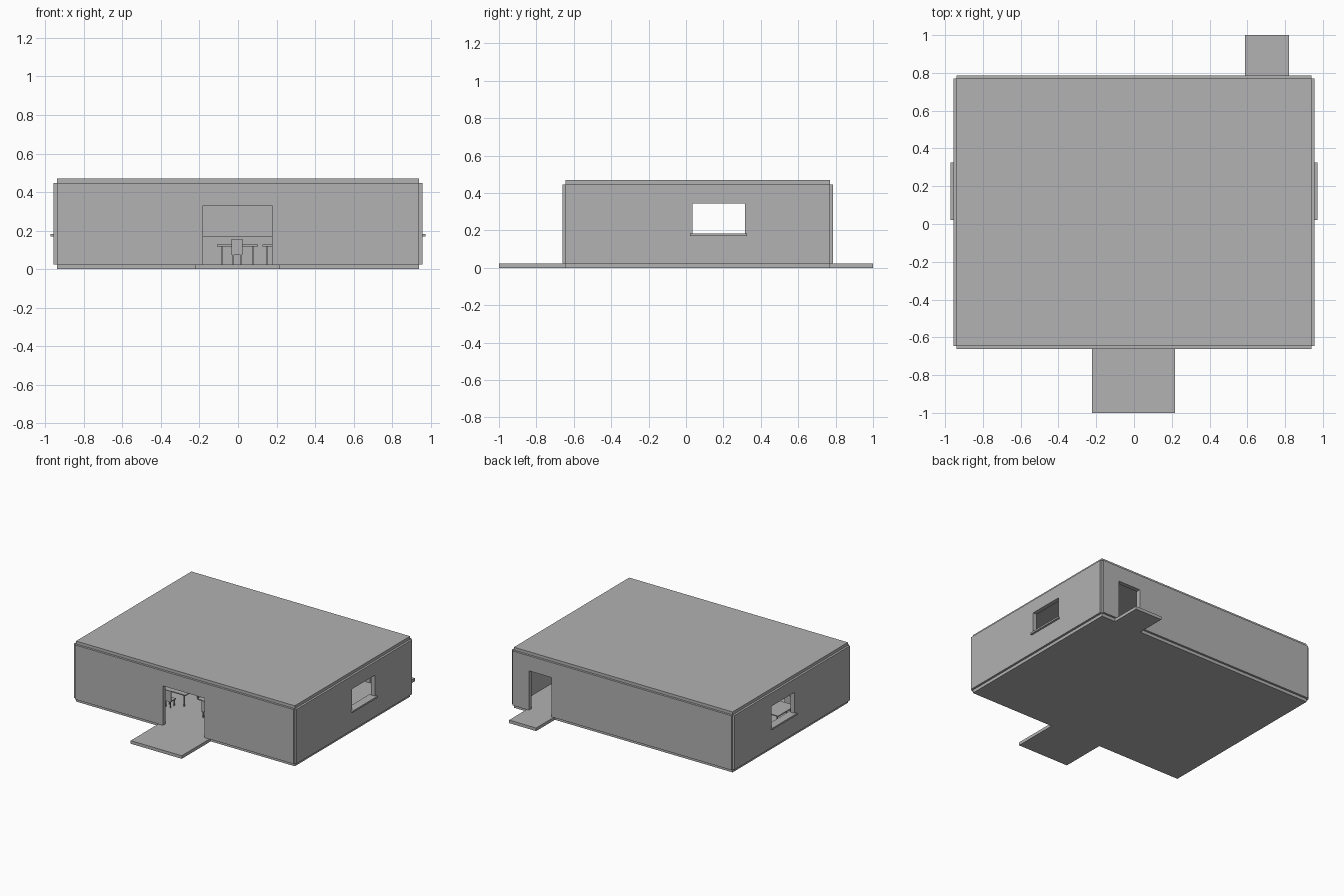
import bpy, bmesh
from mathutils import Vector

cube = bpy.data.objects.get("Cube")
if cube:
    bpy.data.objects.remove(cube, do_unlink=True)

# One plain grey for the whole building
grey = bpy.data.materials.new("plain grey")
grey.use_nodes = True
colour = (0.445, 0.445, 0.445, 1)
grey.diffuse_color = colour
grey.node_tree.nodes["Principled BSDF"].inputs["Base Color"].default_value = colour

FLOOR, WALL_TOP, ROOF_TOP = 0.024, 0.447, 0.47
HALF_X, FRONT, BACK = 0.94, -0.645, 0.77
THICK = 0.033


def finish(name, bm):
    mesh = bpy.data.meshes.new(name)
    bm.to_mesh(mesh)
    bm.free()
    mesh.materials.append(grey)
    obj = bpy.data.objects.new(name, mesh)
    bpy.context.collection.objects.link(obj)
    return obj


def add_box(bm, x, y, z):
    """Add a box from (low, high) ranges."""
    verts = bmesh.ops.create_cube(bm, size=1)["verts"]
    for v in verts:
        v.co = Vector([(lo + hi) / 2 + c * (hi - lo)
                       for c, (lo, hi) in zip(v.co, (x, y, z))])


def box(name, x, y, z):
    bm = bmesh.new()
    add_box(bm, x, y, z)
    return finish(name, bm)


def wall(name, place, ends, opening_u, opening_z):
    """A thick wall with one opening; place maps (along, height) to 3D."""
    us = [ends[0], *opening_u, ends[1]]
    zs = sorted({FLOOR, *opening_z, WALL_TOP})
    bm = bmesh.new()
    for u0, u1 in zip(us, us[1:]):
        for z0, z1 in zip(zs, zs[1:]):
            if u0 == opening_u[0] and z0 == opening_z[0]:
                continue
            corners = ((u0, z0), (u1, z0), (u1, z1), (u0, z1))
            bm.faces.new([bm.verts.new(place(u, z)) for u, z in corners])
    bmesh.ops.remove_doubles(bm, verts=bm.verts, dist=0.0001)
    obj = finish(name, bm)
    solid = obj.modifiers.new("thickness", "SOLIDIFY")
    solid.thickness = THICK
    solid.offset = 0
    return obj


# Slabs and entrance platforms
box("floor", (-HALF_X, HALF_X), (FRONT, BACK), (0, FLOOR))
box("roof", (-HALF_X, HALF_X), (FRONT, BACK), (WALL_TOP - 0.002, ROOF_TOP))
box("front_platform", (-0.222, 0.217), (-1, FRONT), (0, FLOOR))
box("back_platform", (0.588, 0.82), (BACK, 1), (0, FLOOR))

# Walls with doorways
wall("front_wall", lambda u, z: (u, FRONT, z), (-HALF_X, HALF_X),
     (-0.182, 0.176), (FLOOR, 0.33))
wall("back_wall", lambda u, z: (u, BACK, z), (-HALF_X, HALF_X),
     (0.607, 0.8), (FLOOR, 0.33))

# Side walls with windows and sills
for side, s in (("left", 1), ("right", -1)):
    wall(side + "_wall", lambda u, z: (s * HALF_X, u, z), (FRONT, BACK),
         (0.035, 0.315), (0.183, 0.345))
    x = sorted((s * 0.908, s * 0.972))
    box(side + "_window_sill", x, (0.022, 0.325), (0.17, 0.183))


# Furniture
def table(name, x, y, width=0.215, depth=0.215):
    bm = bmesh.new()
    add_box(bm, (x, x + width), (y, y + depth), (0.119, 0.127))
    for lx in (x + 0.025, x + width - 0.025):
        for ly in (y + 0.025, y + depth - 0.025):
            add_box(bm, (lx - 0.004, lx + 0.004), (ly - 0.004, ly + 0.004), (FLOOR, 0.119))
    finish(name, bm)


def chair(name, x, y):
    bm = bmesh.new()
    add_box(bm, (x - 0.029, x + 0.029), (y, y + 0.06), (0.073, 0.081))
    add_box(bm, (x - 0.029, x + 0.029), (y, y + 0.007), (0.081, 0.157))
    for lx in (x - 0.02, x + 0.02):
        for ly in (y + 0.008, y + 0.052):
            add_box(bm, (lx - 0.003, lx + 0.003), (ly - 0.003, ly + 0.003), (FLOOR, 0.073))
    finish(name, bm)


rows = {-0.34: (-0.43, -0.11, 0.127), -0.175: (-0.82, 0.5)}
for y, starts in rows.items():
    for x in starts:
        table("table", x, y)
        chair("chair", x + 0.105, y - 0.06)

box("counter", (-0.5, 0.4), (0.42, 0.52), (FLOOR, 0.17))
